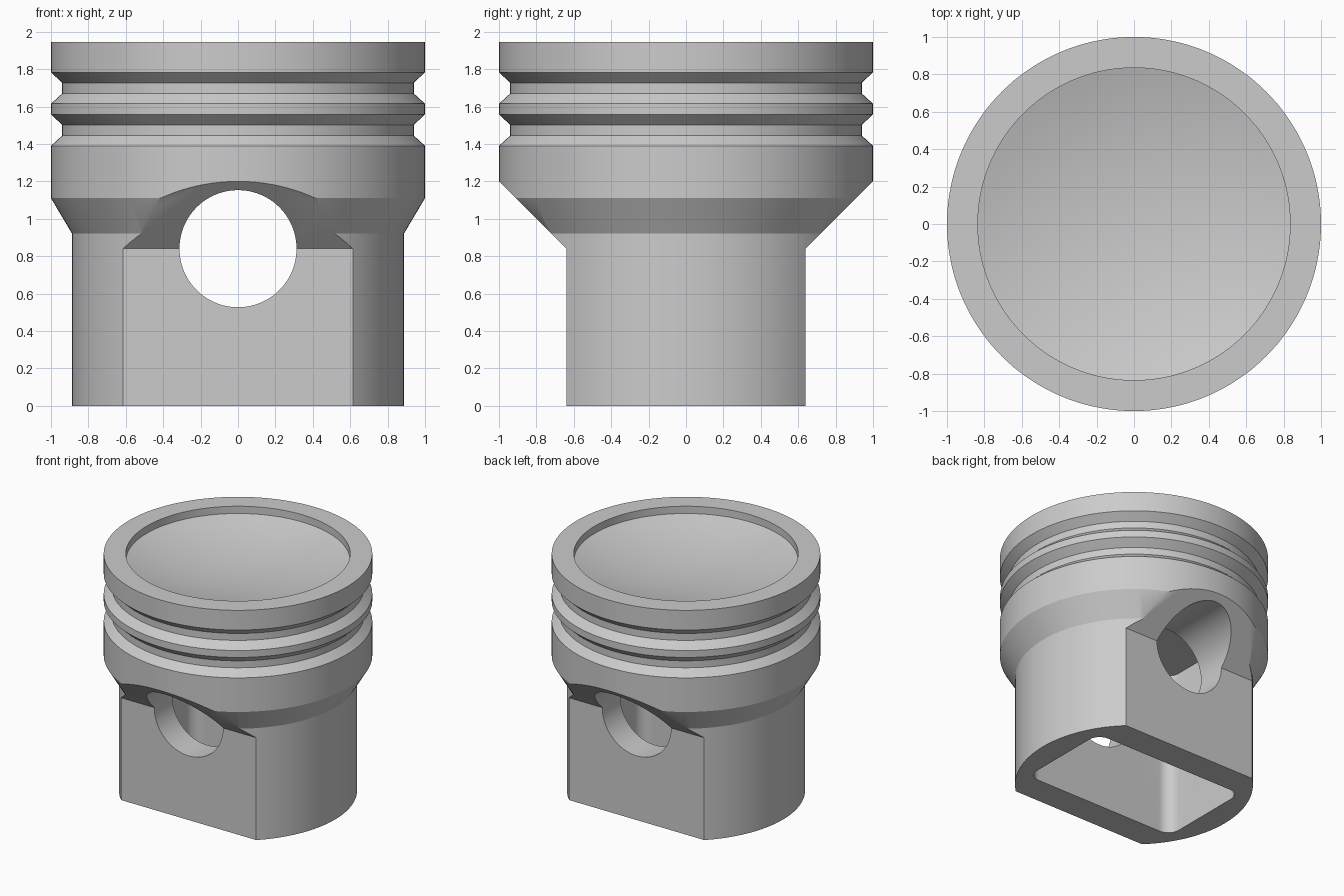
import bpy, bmesh, math
from mathutils import Matrix, Vector

cube = bpy.data.objects.get("Cube")
if cube:
    bpy.data.objects.remove(cube, do_unlink=True)

metal = bpy.data.materials.new("light grey metal")
metal.use_nodes = True
GREY = (0.6, 0.6, 0.6, 1)
metal.diffuse_color = GREY
metal.node_tree.nodes["Principled BSDF"].inputs["Base Color"].default_value = GREY


def finish(bm, name):
    bmesh.ops.recalc_face_normals(bm, faces=bm.faces)
    mesh = bpy.data.meshes.new(name)
    bm.to_mesh(mesh)
    bm.free()
    obj = bpy.data.objects.new(name, mesh)
    mesh.materials.append(metal)
    bpy.context.collection.objects.link(obj)
    return obj


def lathe(name, profile, steps=144):
    bm = bmesh.new()
    verts = [bm.verts.new((r, 0, z)) for r, z in profile]
    edges = [bm.edges.new(pair) for pair in zip(verts, verts[1:])]
    bmesh.ops.spin(bm, geom=verts + edges, cent=(0, 0, 0), axis=(0, 0, 1),
                   angle=math.tau, steps=steps, use_merge=True)
    bmesh.ops.remove_doubles(bm, verts=bm.verts, dist=1e-5)
    return finish(bm, name)


def prism(name, points, direction):
    bm = bmesh.new()
    face = bm.faces.new([bm.verts.new(p) for p in points])
    moved = bmesh.ops.extrude_face_region(bm, geom=[face])["geom"]
    bmesh.ops.translate(bm, vec=direction,
                        verts=[v for v in moved if isinstance(v, bmesh.types.BMVert)])
    return finish(bm, name)


def cut(target, cutter):
    cutter.hide_render = True
    mod = target.modifiers.new("cut", "BOOLEAN")
    mod.operation = "DIFFERENCE"
    mod.solver = "EXACT"
    mod.object = cutter
    bpy.ops.object.select_all(action="DESELECT")
    bpy.context.view_layer.objects.active = target
    target.select_set(True)
    bpy.ops.object.modifier_apply(modifier=mod.name)
    bpy.data.objects.remove(cutter, do_unlink=True)


# Round body: skirt, flare, two ring grooves, rim and dished crown
SKIRT, TOP, GROOVE, BOWL = 0.887, 1.945, 0.94, 0.835
profile = [(0, 0), (SKIRT, 0), (SKIRT, 0.92), (1, 1.11)]
for base in (1.39, 1.615):
    profile += [(1, base), (GROOVE, base + 0.055),
                (GROOVE, base + 0.112), (1, base + 0.168)]
profile += [(1, TOP), (BOWL, TOP)]
edge_angle = math.radians(17)
radius = BOWL / math.sin(edge_angle)
rim_z = TOP - 0.06
for i in range(12, -1, -1):
    a = edge_angle * i / 12
    profile.append((radius * math.sin(a),
                    rim_z - radius * (math.cos(a) - math.cos(edge_angle))))
piston = lathe("piston_body", profile)

# Flat faces with a sloped shoulder, front and back
for side in (-1, 1):
    section = [(0.64, -0.1), (0.64, 0.84), (1.2, 1.4), (1.2, -0.1)]
    cut(piston, prism("flat_cutter", [(-1.2, side * y, z) for y, z in section],
                      Vector((2.4, 0, 0))))

# Rounded rectangular hollow, open at the bottom
CORNER, HALF_X, HALF_Y = 0.1, 0.69, 0.405
outline = []
for n, (sx, sy) in enumerate([(1, 1), (-1, 1), (-1, -1), (1, -1)]):
    for i in range(11):
        a = math.pi / 2 * (n + i / 10)
        outline.append((sx * (HALF_X - CORNER) + CORNER * math.cos(a),
                        sy * (HALF_Y - CORNER) + CORNER * math.sin(a), -0.1))
cut(piston, prism("hollow_cutter", outline, Vector((0, 0, 1.45))))

# Pin hole straight through from front to back
bm = bmesh.new()
bmesh.ops.create_cone(bm, cap_ends=True, segments=96, radius1=0.313, radius2=0.313,
                      depth=3, matrix=Matrix.Translation((0, 0, 0.84))
                      @ Matrix.Rotation(math.pi / 2, 4, "X"))
cut(piston, finish(bm, "pin_hole_cutter"))

bpy.ops.object.select_all(action="DESELECT")
piston.select_set(True)
bpy.context.view_layer.objects.active = piston
bpy.ops.object.shade_smooth_by_angle(angle=math.radians(30))
